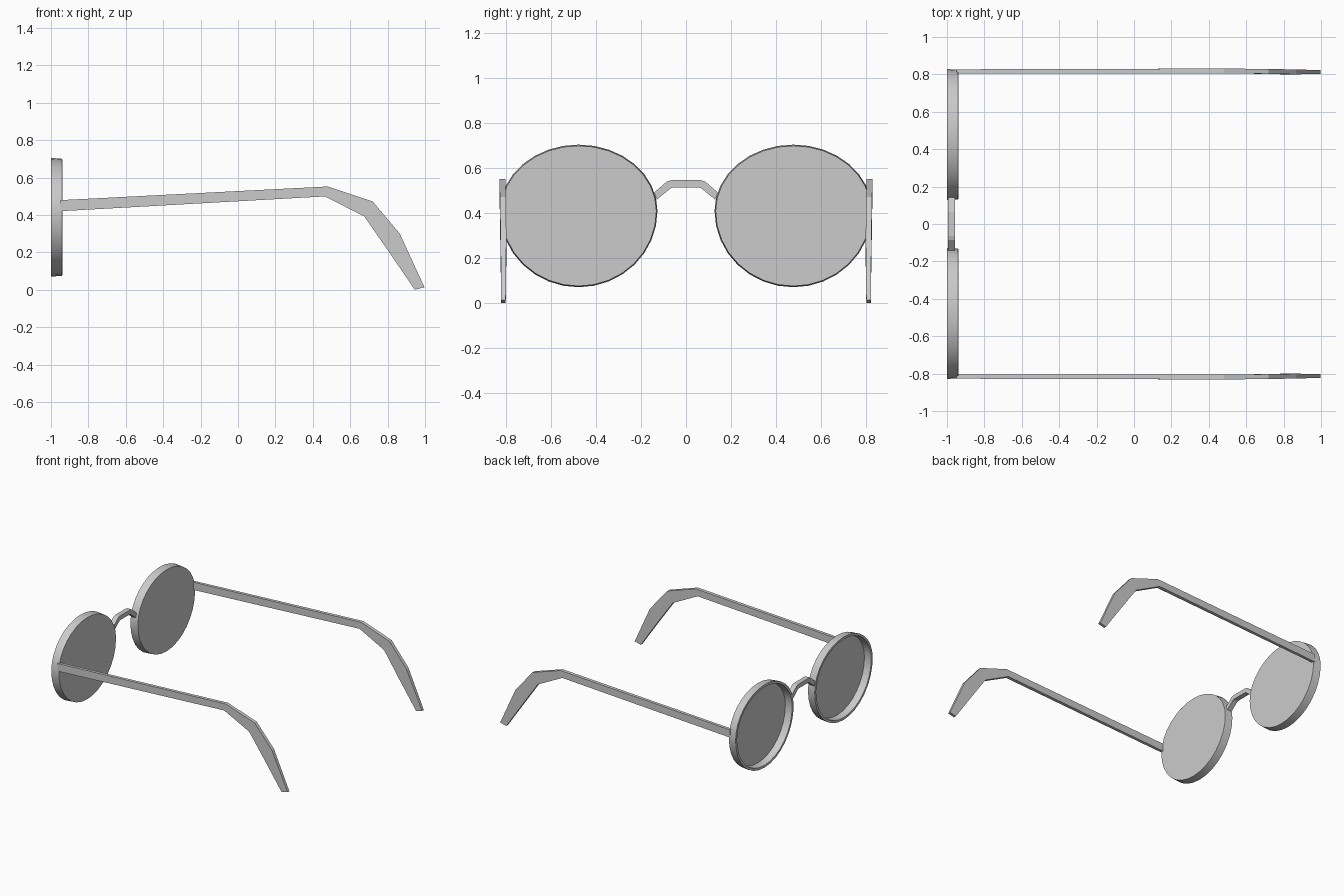
import bpy, bmesh, math

if "Cube" in bpy.data.objects:
    bpy.data.objects.remove(bpy.data.objects["Cube"])

SIDES = 32


def finish(bm, name, smooth=False):
    bmesh.ops.recalc_face_normals(bm, faces=bm.faces)
    me = bpy.data.meshes.new(name)
    bm.to_mesh(me)
    bm.free()
    ob = bpy.data.objects.new(name, me)
    bpy.context.collection.objects.link(ob)
    if smooth:
        bpy.ops.object.select_all(action='DESELECT')
        ob.select_set(True)
        bpy.context.view_layer.objects.active = ob
        bpy.ops.object.shade_smooth_by_angle(angle=math.radians(30))
    return ob


def skin(bm, rings, closed=False):
    """Bridge successive rings of points with quads; cap the ends unless closed."""
    vs = [[bm.verts.new(p) for p in r] for r in rings]
    n = len(vs[0])
    for i in range(len(vs) if closed else len(vs) - 1):
        a, b = vs[i], vs[(i + 1) % len(vs)]
        for j in range(n):
            k = (j + 1) % n
            bm.faces.new((a[j], a[k], b[k], b[j]))
    if not closed:
        bm.faces.new(vs[0])
        bm.faces.new(vs[-1])


def outline(x, side, grow):
    """Eye shape: oval whose widest point sits a little above the middle."""
    pts = []
    for i in range(SIDES):
        a = 2 * math.pi * i / SIDES
        c, s = math.cos(a), math.sin(a)
        h = 0.29 if s > 0 else 0.335
        pts.append((x, side * (0.478 + (0.346 + grow) * c), 0.41 + (h + grow) * s))
    return pts


# temple arm sections: top (x, z), bottom (x, z), inner y, outer y
ARM = [
    ((-0.95, 0.479), (-0.95, 0.42), 0.805, 0.827),
    ((0.48, 0.552), (0.465, 0.499), 0.805, 0.831),
    ((0.72, 0.472), (0.675, 0.392), 0.803, 0.829),
    ((0.865, 0.30), (0.81, 0.198), 0.80, 0.826),
    ((0.997, 0.013), (0.945, 0.0), 0.803, 0.823),
]

for side, label in ((1, "left"), (-1, "right")):
    # rim, open towards the front of the glasses
    bm = bmesh.new()
    skin(bm, [outline(-1.0, side, 0.005), outline(-0.94, side, 0.0),
              outline(-0.94, side, -0.018), outline(-1.0, side, -0.013)], closed=True)
    finish(bm, label + "_rim", True)

    # lens, flush with the wearer's side of the rim
    bm = bmesh.new()
    skin(bm, [outline(-0.946, side, -0.012), outline(-0.939, side, -0.002)])
    finish(bm, label + "_lens", True)

    # temple arm with hooked ear piece
    bm = bmesh.new()
    skin(bm, [[(t[0], side * yi, t[1]), (t[0], side * yo, t[1]),
               (b[0], side * yo, b[1]), (b[0], side * yi, b[1])]
              for t, b, yi, yo in ARM])
    finish(bm, label + "_temple_arm")

# nose bridge: half profile of top and bottom (y, z), mirrored across the middle
half = [((0.142, 0.492), (0.13, 0.46)), ((0.085, 0.541), (0.066, 0.512)),
        ((0.065, 0.547), (0.055, 0.514))]
path = [((-t[0], t[1]), (-b[0], b[1])) for t, b in half] + half[::-1]
bm = bmesh.new()
skin(bm, [[(-0.995, *t), (-0.957, *t), (-0.957, *b), (-0.995, *b)] for t, b in path])
finish(bm, "nose_bridge")
